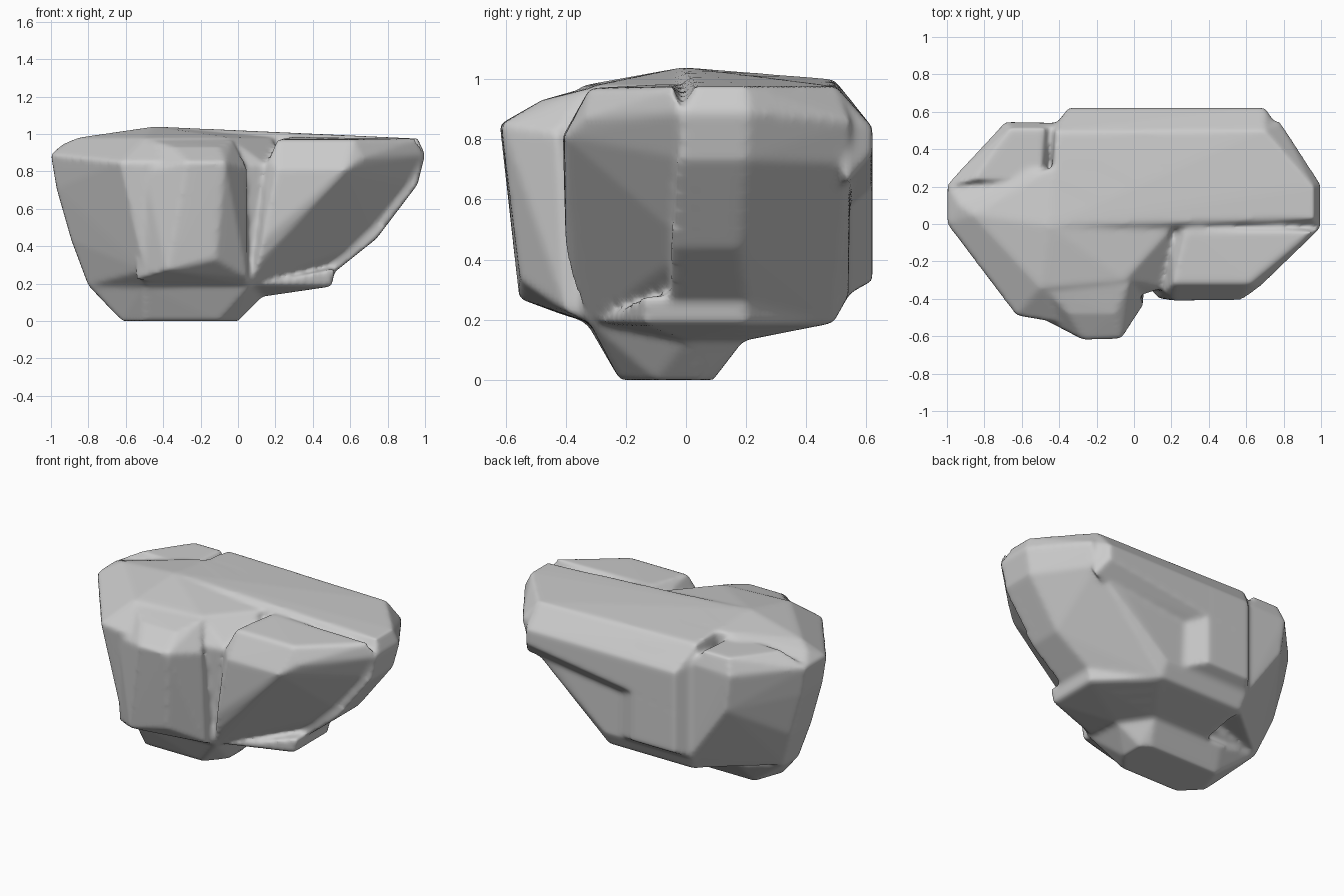
import bpy, bmesh, math

chunks = []


def chunk(points):
    """One convex lump of rock wrapped around a few corner points."""
    bm = bmesh.new()
    for p in points:
        bm.verts.new(p)
    bmesh.ops.convex_hull(bm, input=bm.verts[:])
    loose = [v for v in bm.verts if not v.link_faces]
    bmesh.ops.delete(bm, geom=loose, context='VERTS')
    bmesh.ops.recalc_face_normals(bm, faces=bm.faces[:])
    me = bpy.data.meshes.new("chunk")
    bm.to_mesh(me)
    bm.free()
    ob = bpy.data.objects.new("chunk", me)
    bpy.context.collection.objects.link(ob)
    chunks.append(ob)


PEAK = (-.45, -.01, 1.04)

# left half of the boulder
chunk([
    PEAK, (-.86, .05, .98), (-.5, -.34, .98), (-.05, -.3, .98), (.2, -.02, .98),
    (-.42, .3, 1.015), (.2, .3, .98), (-.93, .1, .95), (-1, 0, .89), (-1, .21, .89),
    (-.63, -.49, .85), (-.4, -.53, .85), (.16, -.34, .83), (-.97, 0, .71), (-.97, .2, .71),
    (-.89, 0, .43), (-.89, .2, .43), (-.82, 0, .28), (-.82, .15, .28), (-.5, -.46, .27),
    (-.8, 0, .19), (-.8, .15, .19), (-.5, -.34, .19), (.07, -.32, .19), (.1, .3, .19)])

# bulge on the front
chunk([
    (-.48, -.34, .97), (-.03, -.32, .97), (-.35, -.48, .93), (-.1, -.48, .93),
    (-.27, -.62, .85), (-.07, -.615, .85), (-.5, -.5, .8), (.05, -.43, .82),
    (-.38, -.555, .27), (-.12, -.55, .33), (-.55, -.42, .22), (.05, -.4, .23),
    (-.4, -.32, .19), (.05, -.32, .19)])

# right and back half of the boulder
chunk([
    PEAK, (-.42, .49, 1.0), (.2, -.02, .98), (.96, .03, .975), (.96, .2, .975), (.7, .5, .975),
    (1, -.02, .89), (1, .21, .89), (.78, .55, .86), (-.43, .54, .89),
    (.96, -.03, .73), (.96, .2, .73), (.74, .54, .72), (.74, -.05, .44), (.74, .18, .44),
    (.54, -.05, .28), (.54, .2, .28), (.2, .54, .28), (-.4, .54, .28),
    (.4, -.05, .19), (.4, .2, .19), (.2, .49, .19), (-.4, .49, .19),
    (.13, 0, .13), (0, .19, .13), (-.4, .19, .13)])

# low swelling along the back: upper strip and lower left block
for x1, zl, zr, x2, drop in [(.7, .6, .75, .76, .1), (-.05, .33, .33, .1, .05)]:
    chunk([(-.35, .62, .84), (x1, .62, .84), (-.35, .62, zl), (x1, .62, zr),
           (-.42, .5, .99), (x1, .5, .975), (-.42, .53, .88), (x2, .53, .87),
           (-.42, .53, zl - drop), (x2, .53, zr - drop)])

# slab on the front right
chunk([
    (.28, -.04, .985), (.96, -.04, .975), (.62, -.32, .97), (.21, -.32, .97),
    (.16, -.36, .85), (.21, -.41, .81), (.58, -.405, .81), (.67, -.34, .87), (1, -.02, .89),
    (.96, .02, .73), (.74, .02, .44), (.54, .05, .28), (.42, .05, .2), (.13, -.4, .43),
    (.1, -.37, .3), (.06, -.32, .19), (.1, 0, .19), (.2, .02, .9)])

# slab on the back left
chunk([
    (-.5, .25, .975), (-.86, .23, .975), (-.48, .51, .98), (-.66, .51, .98),
    (-.42, .54, .89), (-.69, .545, .88), (-1, .21, .89), (-.97, .2, .71), (-.89, .2, .43),
    (-.66, .54, .65), (-.4, .54, .28), (-.8, .15, .19), (-.4, .485, .19), (-.3, .1, .3)])

# toe under the right side
chunk([
    (.5, -.14, .185), (.5, .2, .185), (.52, -.14, .28), (.52, .2, .28), (.2, .45, .28),
    (.2, .48, .185), (.13, 0, .13), (0, .19, .13), (.07, -.3, .19)])

# narrow foot it stands on
chunk([
    (-.62, -.1, 0), (-.5, -.22, 0), (-.1, -.22, 0), (0, -.1, 0), (0, .05, 0), (-.05, .09, 0),
    (-.55, .09, 0), (-.8, 0, .19), (-.8, .15, .19), (-.5, -.33, .19), (.07, -.32, .19),
    (.13, 0, .13), (0, .19, .13), (-.5, .19, .13), (-.4, 0, .3)])

# fuse the chunks into one softened boulder
bpy.ops.object.select_all(action='DESELECT')
for ob in chunks:
    ob.select_set(True)
bpy.context.view_layer.objects.active = chunks[0]
bpy.ops.object.join()
rock = bpy.context.object
rock.name = "boulder"
fuse = rock.modifiers.new("fuse", 'REMESH')
fuse.mode = 'VOXEL'
fuse.voxel_size = .015
fuse.use_smooth_shade = True
soften = rock.modifiers.new("soften", 'SMOOTH')
soften.factor = .5
soften.iterations = 6
